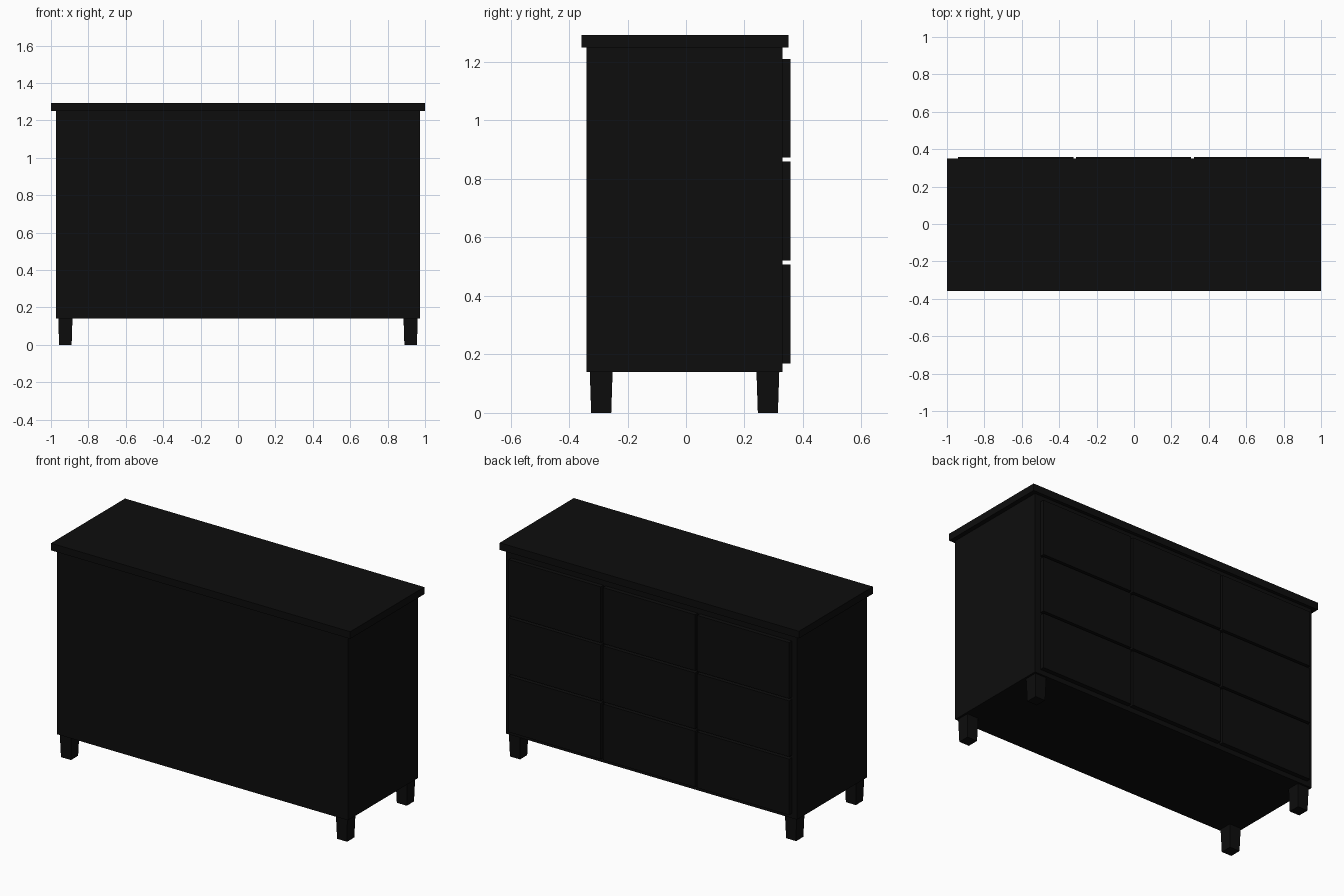
import bpy, bmesh

if "Cube" in bpy.data.objects:
    bpy.data.objects.remove(bpy.data.objects["Cube"])

black = bpy.data.materials.new("black paint")
black.diffuse_color = (0.004, 0.004, 0.004, 1)
black.use_nodes = True
black.node_tree.nodes["Principled BSDF"].inputs["Base Color"].default_value = black.diffuse_color


def block(name, x, y, z, taper=1.0):
    """Box between the given ranges; taper scales its bottom face."""
    bm = bmesh.new()
    bmesh.ops.create_cube(bm, size=1)
    cx, cy = sum(x) / 2, sum(y) / 2
    for v in bm.verts:
        s = taper if v.co.z < 0 else 1
        v.co = (cx + v.co.x * (x[1] - x[0]) * s,
                cy + v.co.y * (y[1] - y[0]) * s,
                z[0] if v.co.z < 0 else z[1])
    me = bpy.data.meshes.new(name)
    bm.to_mesh(me)
    bm.free()
    me.materials.append(black)
    ob = bpy.data.objects.new(name, me)
    bpy.context.collection.objects.link(ob)
    return ob


# Cabinet body and overhanging top
block("cabinet_body", (-0.973, 0.973), (-0.34, 0.33), (0.14, 1.25))
block("top_board", (-1, 1), (-0.357, 0.35), (1.25, 1.293))

# Three by three grid of drawer fronts
pitch_x, pitch_z = 0.63, 0.352
for col in range(3):
    for row in range(3):
        cx = (col - 1) * pitch_x - 0.002
        z0 = 0.169 + row * pitch_z
        block("drawer_front", (cx - 0.308, cx + 0.308), (0.33, 0.357),
              (z0, z0 + 0.338))

# Four tapered legs
for sx in (-1, 1):
    for cy in (-0.29, 0.28):
        cx = sx * 0.923
        block("leg", (cx - 0.038, cx + 0.038), (cy - 0.039, cy + 0.039),
              (0, 0.14), taper=0.88)
